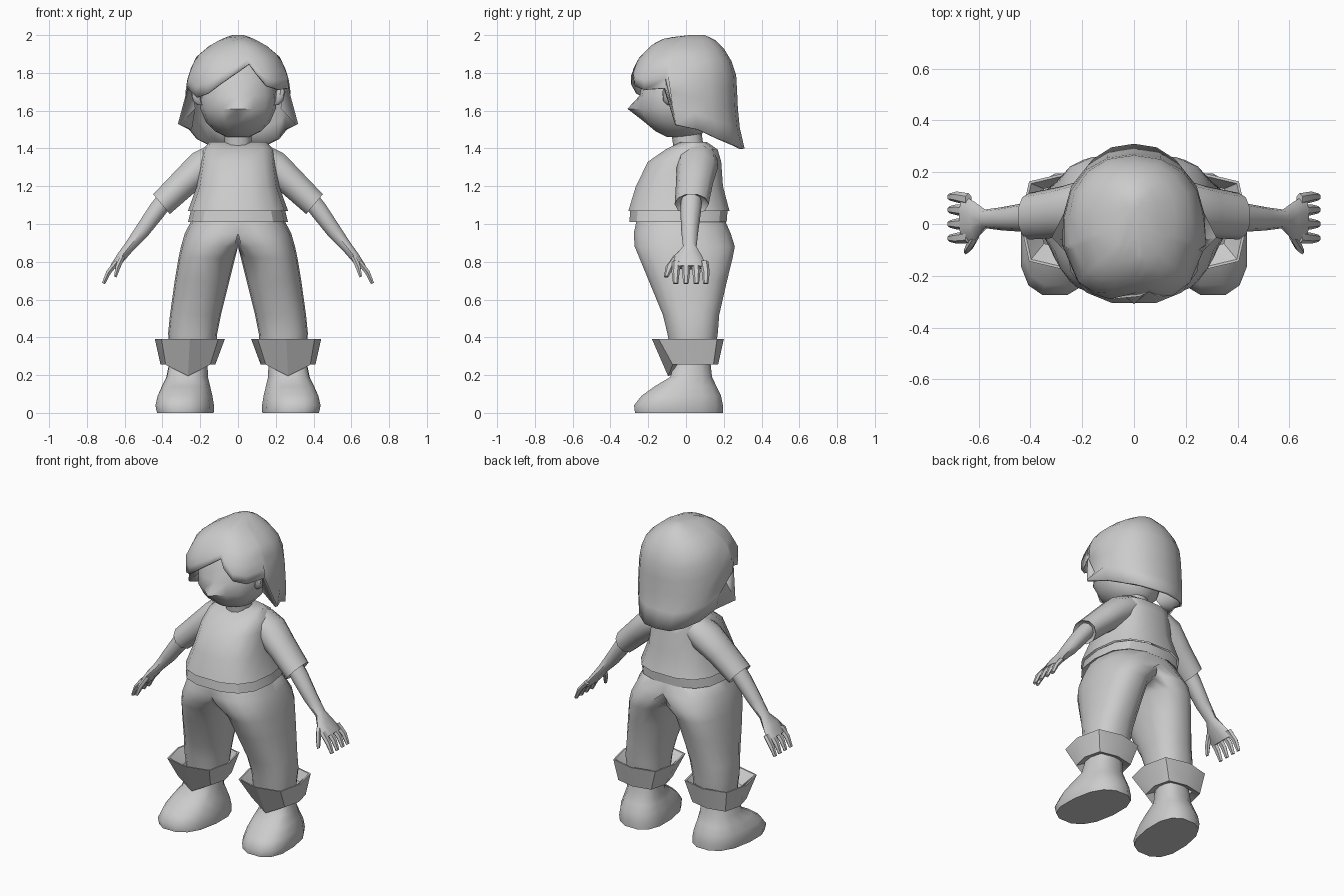
import bpy, bmesh
from math import sin, cos, radians, tau, copysign
from mathutils import Vector

if "Cube" in bpy.data.objects:
    bpy.data.objects.remove(bpy.data.objects["Cube"])

GREY = (0.6, 0.6, 0.6, 1)
clay = bpy.data.materials.new("clay grey")
clay.use_nodes = True
clay.diffuse_color = GREY
clay.node_tree.nodes["Principled BSDF"].inputs["Base Color"].default_value = GREY


def skin(name, rings, mirror=False, caps=(True, True), angle=40, thickness=0):
    """Join rings of points into one surface."""
    bm = bmesh.new()
    loops = [[bm.verts.new(p) for p in ring] for ring in rings]
    n = len(loops[0])
    for low, high in zip(loops, loops[1:]):
        for i in range(n):
            j = (i + 1) % n
            bm.faces.new((low[i], low[j], high[j], high[i]))
    for loop, cap in zip((loops[0], loops[-1]), caps):
        if cap:
            bm.faces.new(loop)
    bmesh.ops.recalc_face_normals(bm, faces=bm.faces)
    # Open the seam where a mirrored part meets its twin
    seam = [f for f in bm.faces if mirror and all(abs(v.co.x) < 1e-5 for v in f.verts)]
    bmesh.ops.delete(bm, geom=seam, context="FACES")
    mesh = bpy.data.meshes.new(name)
    bm.to_mesh(mesh)
    bm.free()
    mesh.materials.append(clay)
    obj = bpy.data.objects.new(name, mesh)
    bpy.context.collection.objects.link(obj)
    bpy.ops.object.select_all(action="DESELECT")
    obj.select_set(True)
    bpy.context.view_layer.objects.active = obj
    bpy.ops.object.shade_smooth_by_angle(angle=radians(angle))
    if thickness:
        shell = obj.modifiers.new("thickness", "SOLIDIFY")
        shell.thickness = thickness
    if mirror:
        obj.modifiers.new("mirror", "MIRROR")
    return obj


def power(v, e):
    return copysign(abs(v) ** e, v)


def stack(rows, n=12, square=0.85):
    """Level rings from rows of height, centre x, half width, front y, back y."""
    rings = []
    for z, cx, rx, front, back in rows:
        ring = []
        for i in range(n):
            a = tau * i / n
            y = (front + back) / 2 + (back - front) / 2 * power(sin(a), square)
            ring.append(Vector((cx + rx * power(cos(a), square), y, z)))
        rings.append(ring)
    return rings


def limb(rows, n=10):
    """Tilted rings from rows of x, y, z, thickness, half depth, tilt."""
    rings = []
    for x, y, z, a, b, tilt in rows:
        t = radians(tilt)
        angles = [tau * (i + 0.5) / n for i in range(n)]
        rings.append([Vector((x + a * cos(t) * cos(k), y + b * sin(k),
                              z + a * sin(t) * cos(k))) for k in angles])
    return rings


def lookup(table, key):
    """Interpolate a row in a table sorted by its first column."""
    for low, high in zip(table, table[1:]):
        if key <= high[0]:
            f = max(0, (key - low[0]) / (high[0] - low[0]))
            return [p + (q - p) * f for p, q in zip(low[1:], high[1:])]
    return list(table[-1][1:])


# Head, with the nose drawn out of the middle ring
head = stack([(1.46, 0, .06, -.1, .06), (1.49, 0, .12, -.16, .1), (1.54, 0, .17, -.22, .12),
              (1.61, 0, .2, -.255, .13), (1.68, 0, .205, -.245, .13),
              (1.76, 0, .195, -.23, .13), (1.88, 0, .15, -.16, .1)], 16, 0.95)
head[3][12].y = -.31
skin("head", head, angle=60)
skin("neck", stack([(1.36, 0, .075, -.06, .1), (1.5, 0, .07, -.08, .08)]))
skin("ear", stack([(1.63, .2, .015, -.1, -.075), (1.65, .215, .022, -.12, -.065),
                   (1.7, .225, .027, -.125, -.06), (1.73, .225, .015, -.115, -.065)], 8), mirror=True)

# Hair: outline by height, hem height by angle from the back
outline = [(1.40, .23, -.2, .31), (1.53, .27, -.25, .28), (1.65, .275, -.29, .272),
           (1.78, .27, -.3, .268), (1.88, .228, -.25, .235), (1.95, .145, -.18, .185),
           (1.985, .075, -.11, .14), (2.0, .03, .02, .1)]
hem = [(-150, 1.69), (-132, 1.67), (-103, 1.72), (-99, 1.53), (-83, 1.5), (-62, 1.45),
       (-40, 1.42), (-20, 1.4), (0, 1.4), (20, 1.4), (40, 1.42), (62, 1.45), (83, 1.5),
       (99, 1.53), (103, 1.72), (132, 1.71), (152, 1.73), (165, 1.8), (171, 1.85),
       (178, 1.82), (194, 1.74)]
flick = {6: 1.03, 7: 0.88, 8: 1.19}
ROWS = 8
hair = []
for r in range(ROWS + 1):
    ring = []
    for turn, bottom in hem:
        z = 2 - (2 - bottom) * (r / ROWS) ** 1.5
        rx, front, back = lookup(outline, z)
        a = radians(turn)
        # Boxier towards the fringe than at the back
        square = 0.75 if abs(turn) > 90 else 0.9
        x = rx * power(sin(a), square)
        y = (front + back) / 2 + (back - front) / 2 * power(cos(a), square)
        # Flicked tips below the ears
        if abs(turn) == 99:
            x *= flick.get(r, 1)
        ring.append((x, y, z))
    hair.append(ring)
skin("hair", hair, caps=(True, False), thickness=0.015, angle=50)

# Shirt, with a hem band
skin("shirt", stack([(1.07, 0, .265, -.31, .235), (1.2, 0, .218, -.27, .2),
                     (1.33, 0, .198, -.205, .19), (1.395, 0, .188, -.11, .17),
                     (1.435, 0, .15, -.03, .11)], 14, 0.75), caps=(False, True))
skin("shirt_hem", stack([(1.03, 0, .22, -.26, .19), (1.01, 0, .265, -.305, .22),
                         (1.07, 0, .25, -.3, .225), (1.08, 0, .24, -.28, .21)], 14, 0.75),
     caps=(False, False), angle=30)
skin("sleeve", limb([(.12, .06, 1.345, .085, .105, 60), (.195, .06, 1.3, .092, .11, 55),
                     (.29, .045, 1.215, .08, .098, 50), (.405, .03, 1.105, .072, .09, 50),
                     (.39, .03, 1.12, .055, .07, 50)]), mirror=True, angle=60)

# Arm, palm, fingers and thumb
skin("arm", limb([(.36, .03, 1.16, .05, .055, 50), (.43, .025, 1.07, .05, .055, 45),
                  (.51, .02, .96, .042, .045, 42), (.575, .02, .88, .03, .036, 42),
                  (.615, .01, .83, .027, .075, 40), (.66, .02, .77, .02, .092, 35)]), mirror=True)
for label, y in (("index", -.05), ("middle", .0), ("ring", .05), ("little", .095)):
    spread = y * 1.1
    skin(label + "_finger", limb([(.64, y, .8, .016, .024, 35), (.685, spread, .745, .015, .021, 30),
                                  (.712, spread, .685, .01, .014, 25)], 6), mirror=True)
skin("thumb", limb([(.61, -.04, .83, .016, .028, 40), (.635, -.085, .775, .016, .022, 35),
                    (.65, -.105, .72, .009, .012, 30)], 6), mirror=True)

# Trousers: each leg widens to half of the hips and stops at the centre line
leg = stack([(.3, .24, .12, -.08, .15), (.42, .24, .13, -.1, .17),
             (.52, .225, .135, -.125, .178), (.7, .19, .145, -.2, .22),
             (.82, .165, .15, -.25, .25), (.88, .12, .182, -.275, .262),
             (.95, .05, .232, -.28, .24), (1.04, 0, .235, -.26, .2)], 18)
for ring in leg:
    for point in ring:
        point.x = max(point.x, 0)
skin("trouser_leg", leg, mirror=True, angle=60)

# Turned-up cuffs: boxy, with a point at the bottom of the front
cuff = stack([(.27, .265, .1, -.05, .13), (.255, .265, .145, -.095, .17), (.39, .255, .185, -.18, .2),
              (.39, .255, .175, -.17, .19), (.33, .25, .12, -.1, .16)], 8, 0.6)
for ring in cuff[:2]:
    ring[6].z -= .06
skin("trouser_cuff", cuff, mirror=True, caps=(False, False), angle=30)

# Boots, with toes turned slightly outward
boot = stack([(0, .275, .15, -.275, .2), (.04, .278, .155, -.28, .2), (.09, .278, .145, -.24, .19),
              (.14, .275, .128, -.17, .165), (.19, .272, .11, -.085, .14),
              (.28, .265, .1, -.06, .13)], 14, 0.8)
for ring in boot:
    for point in ring:
        point.x -= point.y * 0.1
skin("boot", boot, mirror=True, angle=50)
